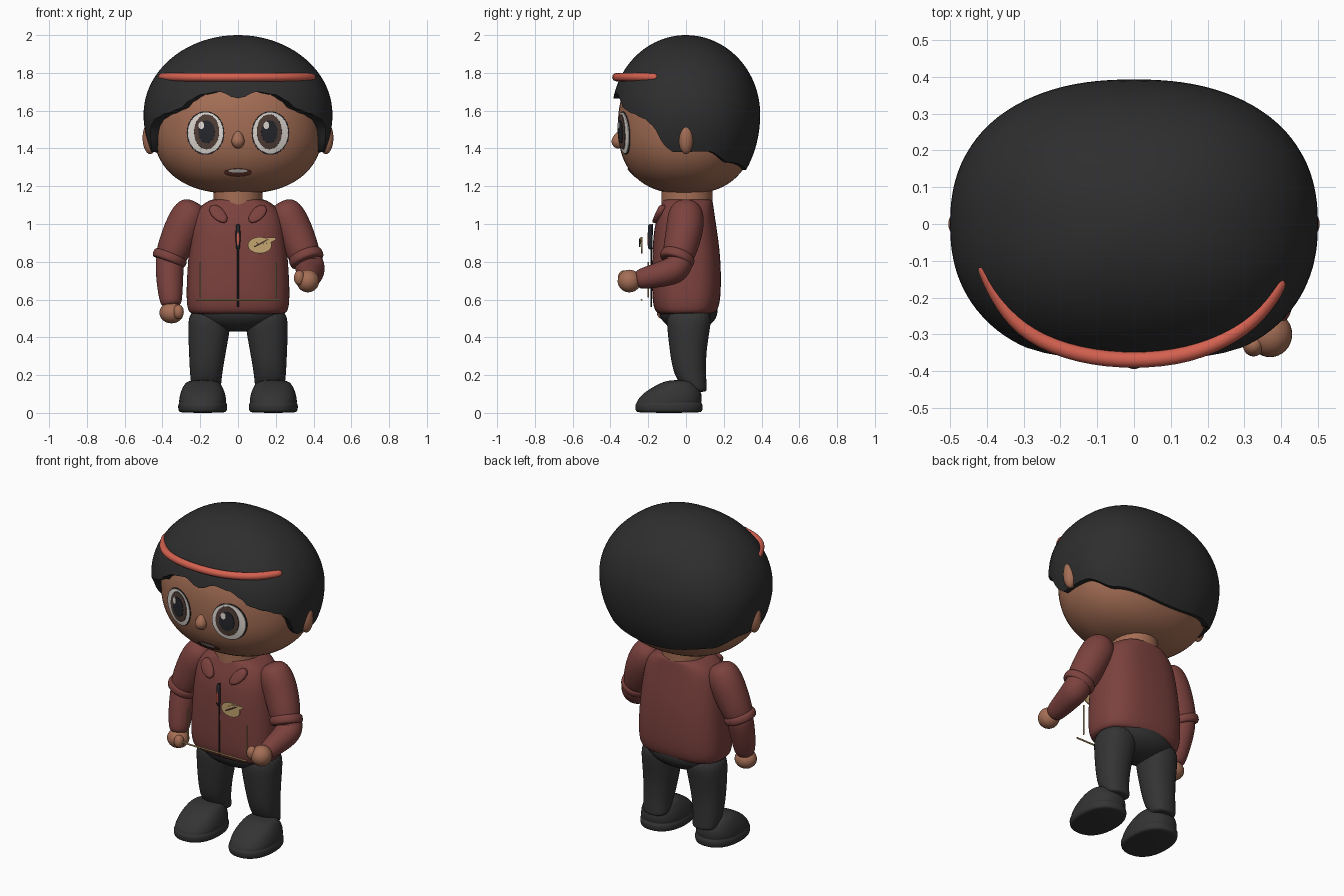
import bpy, bmesh, math
from mathutils import Vector

if "Cube" in bpy.data.objects:
    bpy.data.objects.remove(bpy.data.objects["Cube"], do_unlink=True)


def material(name, r, g, b):
    m = bpy.data.materials.new(name)
    m.use_nodes = True
    m.diffuse_color = (r, g, b, 1)
    m.node_tree.nodes["Principled BSDF"].inputs["Base Color"].default_value = (r, g, b, 1)
    return m


SKIN = material("brown skin", 0.37, 0.155, 0.09)
HAIR = material("black hair", 0.027, 0.027, 0.028)
JACKET = material("maroon cloth", 0.20, 0.054, 0.048)
BLACK = material("charcoal cloth", 0.034, 0.034, 0.035)
RED = material("coral band", 0.66, 0.12, 0.08)
GOLD = material("gold trim", 0.56, 0.38, 0.16)
WHITE = material("eye white", 0.75, 0.70, 0.65)
IRIS = material("dark brown iris", 0.085, 0.05, 0.04)
PUPIL = material("pupil black", 0.02, 0.021, 0.027)
LIPS = material("lip brown", 0.13, 0.037, 0.026)


def finish(bm, name, mat, subsurf=0):
    bmesh.ops.recalc_face_normals(bm, faces=bm.faces)
    me = bpy.data.meshes.new(name)
    bm.to_mesh(me)
    bm.free()
    me.materials.append(mat)
    me.shade_smooth()
    if not subsurf:
        me.set_sharp_from_angle(angle=math.radians(50))
    ob = bpy.data.objects.new(name, me)
    bpy.context.scene.collection.objects.link(ob)
    if subsurf:
        ob.modifiers.new("smooth", 'SUBSURF').levels = subsurf
        ob.modifiers["smooth"].render_levels = subsurf
    return ob


def loft(name, rings, mat, subsurf=0, caps=True):
    """Skin a list of point rings, closing both ends."""
    bm = bmesh.new()
    rows = [[bm.verts.new(p) for p in ring] for ring in rings]
    n = len(rows[0])
    for lo, hi in zip(rows, rows[1:]):
        for i in range(n):
            bm.faces.new((lo[i], lo[(i + 1) % n], hi[(i + 1) % n], hi[i]))
    if caps:
        bm.faces.new(rows[0])
        bm.faces.new(rows[-1])
    return finish(bm, name, mat, subsurf)


def spow(v, n):
    return math.copysign(abs(v) ** (2 / n), v)


def oval(cx, cy, z, rx, ry, n=2, segs=24):
    angles = [math.tau * i / segs for i in range(segs)]
    return [(cx + rx * spow(math.sin(a), n), cy - ry * spow(math.cos(a), n), z) for a in angles]


def tube(name, pts, radii, mat, subsurf=2, segs=16):
    pts = [Vector(p) for p in pts]
    rings = []
    for i, p in enumerate(pts):
        t = (pts[min(i + 1, len(pts) - 1)] - pts[max(i - 1, 0)]).normalized()
        ref = Vector((0, 0, 1)) if abs(t.z) < 0.75 else Vector((0, 1, 0))
        u = t.cross(ref).normalized()
        w = u.cross(t)
        if abs(t.z) < 0.75:      # keep ring order aligned when the path bends
            u, w = u, w
        ring = [p + radii[i] * (math.cos(a) * u + math.sin(a) * w)
                for a in (math.tau * k / segs for k in range(segs))]
        if rings:                # rotate ring start to the nearest match
            k = min(range(segs), key=lambda j: (ring[j] - rings[-1][0] - p + pts[i - 1]).length)
            ring = ring[k:] + ring[:k]
        rings.append(ring)
    return loft(name, rings, mat, subsurf)


def ball(name, loc, size, mat):
    bm = bmesh.new()
    bmesh.ops.create_uvsphere(bm, u_segments=32, v_segments=16, radius=1)
    bmesh.ops.scale(bm, vec=size, verts=bm.verts)
    bmesh.ops.translate(bm, vec=loc, verts=bm.verts)
    return finish(bm, name, mat)


def plate(name, cx, cz, rx, rz, lift, mat, surface, tilt=0):
    """Thin oval laid on a front surface y = surface(x, z)."""
    rings = []
    for f, extra in ((0.02, 0), (0.35, 0), (0.7, 0), (1, 0), (1.01, -0.008)):
        ring = []
        for k in range(40):
            a = math.tau * k / 40
            dx, dz = f * rx * math.cos(a), f * rz * math.sin(a)
            x = cx + dx * math.cos(tilt) - dz * math.sin(tilt)
            z = cz + dx * math.sin(tilt) + dz * math.cos(tilt)
            ring.append((x, surface(x, z) - lift - extra, z))
        rings.append(ring)
    return loft(name, rings, mat)


# Head
HX, HY, HZ, HC, HN, VN = 0.45, 0.36, 0.36, 1.52, 2.15, 2.4


def face_y(x, z):
    s = (1 - abs((z - HC) / HZ) ** VN) ** (1 / VN)
    return -HY * s * max(0, 1 - (abs(x) / (HX * s)) ** HN) ** (1 / HN)


rings = []
for i in range(41):
    t = math.pi * (0.004 + 0.992 * i / 40)
    s = spow(math.sin(t), VN)
    rings.append(oval(0, 0, HC - HZ * spow(math.cos(t), VN), HX * s, HY * s, HN, 80))
loft("head", rings, SKIN)
tube("nose", [(0, -0.335, 1.50), (0, -0.355, 1.46), (0, -0.365, 1.435), (0, -0.35, 1.40)],
     [0.012, 0.03, 0.04, 0.02], SKIN)
loft("neck", [oval(0, 0.005, z, 0.13, 0.135) for z in (1.08, 1.25)], SKIN)

# Hair cap with a wavy hem
HEM = [(0, 1.665), (9, 1.70), (21, 1.685), (28, 1.655), (35, 1.61), (47, 1.585), (58, 1.56),
       (67, 1.52), (72, 1.45), (77, 1.40), (82, 1.38), (105, 1.385), (130, 1.325), (180, 1.285)]


def hem_z(deg):
    for (a, za), (b, zb) in zip(HEM, HEM[1:]):
        if deg <= b:
            f = (deg - a) / (b - a)
            return za + (zb - za) * f * f * (3 - 2 * f)
    return HEM[-1][1]


def hair_point(a, f, shrink=1):
    top, low, mid = 0.42, 0.5, 1.58
    d = math.degrees(a)
    h = hem_z(min(d, 360 - d)) - mid
    t = math.acos(h / (top if h > 0 else low)) * f
    c, s = math.cos(t), math.sin(t) * shrink
    return (0.5 * s * spow(math.sin(a), 2.3), -0.393 * s * spow(math.cos(a), 2.3),
            mid + c * (top if c > 0 else low))


turn = [math.tau * i / 120 for i in range(120)]
rings = [[hair_point(a, 0.01 + 0.99 * i / 28) for a in turn] for i in range(29)]
rings.append([hair_point(a, 1, 0.86) for a in turn])
loft("hair", rings, HAIR)

# Headband
band = [(-0.412, -0.11), (-0.405, -0.125), (-0.36, -0.22), (-0.29, -0.305), (-0.15, -0.36), (0, -0.374),
        (0.15, -0.36), (0.28, -0.3), (0.35, -0.235), (0.395, -0.165), (0.402, -0.15)]
tube("headband", [(x, y, 1.777) for x, y in band], [0.012] + [0.022] * 9 + [0.012], RED)

# Ears, eyes
for side, word in ((-1, "right"), (1, "left")):
    ball(word + "_ear", (side * 0.465, 0, 1.455), (0.04, 0.04, 0.085), SKIN)
    x = side * 0.172
    plate(word + "_eye_rim", x, 1.482, 0.099, 0.114, 0.003, PUPIL, face_y)
    plate(word + "_eye_white", x, 1.482, 0.094, 0.109, 0.006, WHITE, face_y)
    plate(word + "_iris", x - side * 0.006, 1.488, 0.066, 0.092, 0.009, IRIS, face_y)
    plate(word + "_pupil", x - side * 0.006, 1.488, 0.043, 0.06, 0.012, PUPIL, face_y)
    plate(word + "_eye_glint", x - 0.022, 1.522, 0.015, 0.02, 0.015, WHITE, face_y)

# Mouth
plate("mouth", 0, 1.273, 0.075, 0.023, 0.004, LIPS, face_y)
plate("teeth", 0, 1.281, 0.052, 0.009, 0.007, WHITE, face_y)

# Jacket body: height, half width, front, back
TORSO = [(0.52, 0.235, -0.13, 0.13), (0.53, 0.265, -0.165, 0.165), (0.6, 0.278, -0.182, 0.187),
         (0.8, 0.268, -0.182, 0.187), (0.95, 0.252, -0.174, 0.168), (1.03, 0.24, -0.157, 0.155),
         (1.09, 0.21, -0.135, 0.147), (1.12, 0.16, -0.125, 0.142), (1.135, 0.135, -0.12, 0.138)]
loft("jacket_body", [oval(0, (f + b) / 2, z, w, (b - f) / 2, 2.7) for z, w, f, b in TORSO], JACKET, 2)

# Collar flaps
for side, word in ((-1, "right"), (1, "left")):
    outline = [(0.165, 1.075), (0.135, 1.11), (0.09, 1.095), (0.045, 1.03), (0.065, 0.995), (0.125, 1.02)]
    rings = []
    for f, push in ((0.85, 0.03), (1, 0.01), (1, -0.008), (0.85, -0.018)):
        rings.append([(side * (0.105 + (x - 0.105) * f), -0.148 + (z - 1.05) * 0.4 + push,
                       1.053 + (z - 1.053) * f) for x, z in outline])
    loft(word + "_collar", rings, JACKET, 1)

# Zip, seams, badge
tube("zip_line", [(0, -0.183, 0.56), (0, -0.185, 0.8), (0, -0.178, 1.0)], [0.004] * 3, PUPIL, 0, 8)
tube("zip_pull", [(0, -0.19, 0.865), (0, -0.19, 0.875), (0, -0.19, 0.99), (0, -0.19, 1.0)],
     [0.008, 0.014, 0.014, 0.008], PUPIL, 1, 8)
plate("zip_pull_inset", 0, 0.92, 0.007, 0.035, 0, RED, lambda x, z: -0.204)
tube("hem_trim", [(-0.22, -0.235, 0.598), (0.22, -0.235, 0.598)], [0.005] * 2, GOLD, 0, 8)
for side, word in ((-1, "right"), (1, "left")):
    tube(word + "_pocket_trim", [(side * 0.2, -0.2, 0.61), (side * 0.2, -0.2, 0.8)], [0.004] * 2, GOLD, 0, 8)
plate("chest_badge", 0.115, 0.888, 0.063, 0.043, 0, GOLD, lambda x, z: -0.238)
plate("chest_badge_tip", 0.15, 0.912, 0.052, 0.014, 0, GOLD, lambda x, z: -0.243, 0.2)
plate("chest_badge_line", 0.125, 0.9, 0.045, 0.004, 0, IRIS, lambda x, z: -0.25, 0.5)

# Upper sleeves and cuffs
for side, word, fwd in ((-1, "right", -0.01), (1, "left", -0.045)):
    tube(word + "_upper_sleeve",
         [(side * 0.225, 0, 1.118), (side * 0.235, 0, 1.10), (side * 0.26, 0, 1.04), (side * 0.305, fwd * 0.2, 0.95),
          (side * 0.36, fwd, 0.815), (side * 0.364, fwd * 1.1, 0.80)],
         [0.03, 0.078, 0.102, 0.1, 0.088, 0.06], JACKET)
    tube(word + "_cuff",
         [(side * 0.352, fwd * 0.8, 0.845), (side * 0.355, fwd * 0.85, 0.838),
          (side * 0.368, fwd * 1.2, 0.802), (side * 0.371, fwd * 1.25, 0.795)],
         [0.08, 0.096, 0.096, 0.08], JACKET)

# Forearms and hands
tube("right_forearm", [(-0.36, -0.005, 0.85), (-0.362, -0.01, 0.8), (-0.362, -0.04, 0.69), (-0.354, -0.07, 0.575),
                       (-0.353, -0.072, 0.565)], [0.07, 0.078, 0.072, 0.06, 0.04], JACKET)
tube("left_forearm", [(0.365, -0.035, 0.84), (0.375, -0.035, 0.79), (0.385, -0.055, 0.757), (0.383, -0.12, 0.735),
                      (0.372, -0.25, 0.706), (0.371, -0.26, 0.704)], [0.07, 0.08, 0.08, 0.07, 0.056, 0.04], JACKET)
ball("right_hand", (-0.352, -0.08, 0.53), (0.064, 0.06, 0.056), SKIN)
ball("right_thumb", (-0.315, -0.125, 0.535), (0.028, 0.03, 0.038), SKIN)
ball("left_hand", (0.37, -0.3, 0.698), (0.06, 0.062, 0.06), SKIN)
ball("left_thumb", (0.325, -0.33, 0.715), (0.029, 0.03, 0.04), SKIN)

# Trousers and shoes
ball("hips", (0, 0.012, 0.54), (0.25, 0.155, 0.11), BLACK)
LEG = [(0.11, 0.165, 0.06, 0.065, 0.05), (0.125, 0.168, 0.05, 0.078, 0.06), (0.2, 0.17, 0.02, 0.085, 0.087),
       (0.32, 0.162, 0.01, 0.098, 0.096), (0.45, 0.153, 0.014, 0.113, 0.115), (0.56, 0.145, 0.018, 0.115, 0.125)]
SHOE = [(0, -0.09, 0.115, 0.165), (0.008, -0.09, 0.13, 0.178), (0.04, -0.09, 0.132, 0.182),
        (0.05, -0.09, 0.127, 0.175), (0.056, -0.09, 0.124, 0.171), (0.062, -0.088, 0.127, 0.173),
        (0.105, -0.072, 0.12, 0.158), (0.15, -0.048, 0.1, 0.105), (0.175, -0.035, 0.075, 0.06)]
for side, word in ((-1, "right"), (1, "left")):
    loft(word + "_leg", [oval(side * x, y, z, rx, ry, 2.2) for z, x, y, rx, ry in LEG], BLACK, 2)
    loft(word + "_shoe", [oval(side * 0.187, y, z, rx, ry, 2.3) for z, y, rx, ry in SHOE], BLACK, 2)
